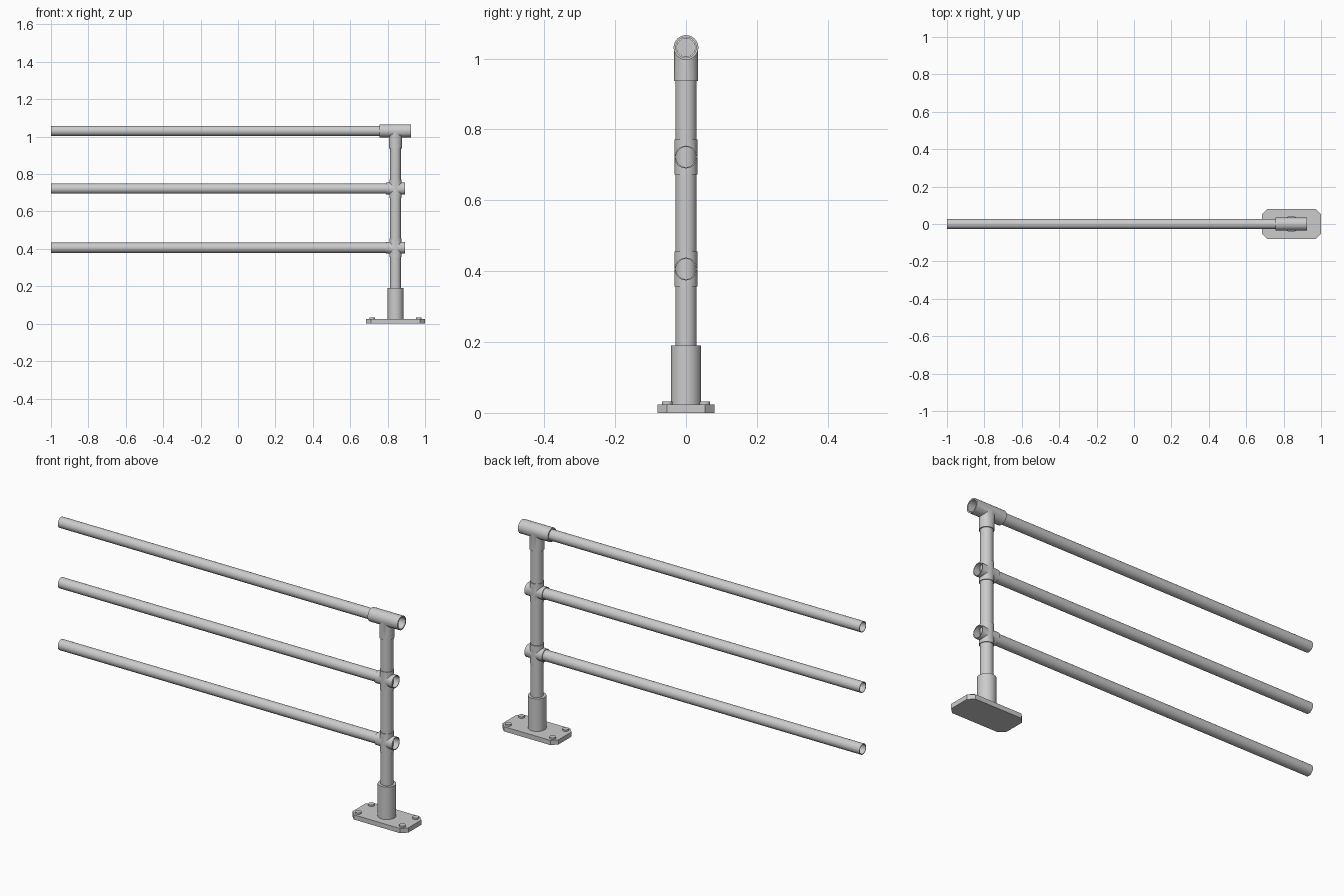
import bpy, bmesh, math
from mathutils import Matrix, Vector

cube = bpy.data.objects.get("Cube")
if cube:
    bpy.data.objects.remove(cube)

steel = bpy.data.materials.new("light_grey_steel")
steel.use_nodes = True
GREY = (0.6, 0.6, 0.6, 1)
steel.diffuse_color = GREY
steel.node_tree.nodes["Principled BSDF"].inputs["Base Color"].default_value = GREY

POST_X = 0.842
TOP_Z = 1.031
MID_HEIGHTS = {"upper": 0.722, "lower": 0.406}
BORE = 0.0285


def finish(name, bm):
    bmesh.ops.recalc_face_normals(bm, faces=bm.faces)
    mesh = bpy.data.meshes.new(name)
    bm.to_mesh(mesh)
    bm.free()
    mesh.materials.append(steel)
    obj = bpy.data.objects.new(name, mesh)
    bpy.context.collection.objects.link(obj)
    bpy.ops.object.select_all(action='DESELECT')
    obj.select_set(True)
    bpy.context.view_layer.objects.active = obj
    bpy.ops.object.shade_smooth_by_angle(angle=math.radians(35))
    return obj


def rod(name, start, end, radius, sides=32):
    """Solid cylinder between two points."""
    start, end = Vector(start), Vector(end)
    axis = end - start
    turn = axis.to_track_quat('Z', 'Y').to_matrix().to_4x4()
    bm = bmesh.new()
    bmesh.ops.create_cone(bm, cap_ends=True, segments=sides, radius1=radius,
                          radius2=radius, depth=axis.length,
                          matrix=Matrix.Translation((start + end) / 2) @ turn)
    return finish(name, bm)


def combine(target, tool, operation):
    mod = target.modifiers.new(operation.lower(), 'BOOLEAN')
    mod.operation, mod.object, mod.solver = operation, tool, 'EXACT'
    bpy.ops.object.select_all(action='DESELECT')
    target.select_set(True)
    bpy.context.view_layer.objects.active = target
    bpy.ops.object.modifier_apply(modifier=mod.name)
    bpy.data.objects.remove(tool)


def fitting(name, z, x0, x1, radius, z0, z1, sleeve_radius):
    """Pipe joint: a bored horizontal sleeve merged with an upright one."""
    body = rod(name, (x0, 0, z), (x1, 0, z), radius)
    combine(body, rod("sleeve", (POST_X, 0, z0), (POST_X, 0, z1), sleeve_radius), 'UNION')
    combine(body, rod("bore", (x0 - 0.1, 0, z), (x1 + 0.1, 0, z), BORE), 'DIFFERENCE')
    bpy.ops.object.shade_smooth_by_angle(angle=math.radians(35))


def rail(name, z, end_x, radius=0.027):
    """Tube open at the free end, closed where it enters its joint."""
    tube = rod(name, (-1, 0, z), (end_x, 0, z), radius)
    combine(tube, rod("hollow", (-1.1, 0, z), (end_x - 0.005, 0, z), radius - 0.003), 'DIFFERENCE')
    bpy.ops.object.shade_smooth_by_angle(angle=math.radians(35))


# Base plate with clipped corners
HX, HY, CUT, THICK = 0.158, 0.08, 0.027, 0.024
bm = bmesh.new()
outline = []
for sx, sy in ((1, 1), (-1, 1), (-1, -1), (1, -1)):
    pair = [(sx * HX, sy * (HY - CUT)), (sx * (HX - CUT), sy * HY)]
    outline += pair if sx == sy else pair[::-1]
face = bm.faces.new([bm.verts.new((POST_X + x, y, 0)) for x, y in outline])
top = bmesh.ops.extrude_face_region(bm, geom=[face])
bmesh.ops.translate(bm, vec=(0, 0, THICK),
                    verts=[v for v in top["geom"] if isinstance(v, bmesh.types.BMVert)])
finish("base_plate", bm)

# Bolt heads
for sx, side in ((-1, "right"), (1, "left")):
    for sy, depth in ((-1, "front"), (1, "back")):
        x, y = POST_X + sx * 0.125, sy * 0.053
        rod(f"bolt_{depth}_{side}", (x, y, 0.01), (x, y, 0.032), 0.015, 20)

# Upright post and its socket
rod("base_socket", (POST_X, 0, 0.01), (POST_X, 0, 0.19), 0.043)
rod("post", (POST_X, 0, 0.1), (POST_X, 0, 0.99), 0.0295)

# Top rail and tee joint
fitting("top_tee", TOP_Z, 0.757, 0.926, 0.035, 0.937, TOP_Z, 0.0345)
rail("top_rail", TOP_Z, 0.81)

# Middle rails and cross joints
for label, z in MID_HEIGHTS.items():
    fitting(f"{label}_cross", z, POST_X - 0.05, POST_X + 0.05, 0.032,
            z - 0.05, z + 0.05, 0.033)
    rail(f"{label}_rail", z, 0.815)
